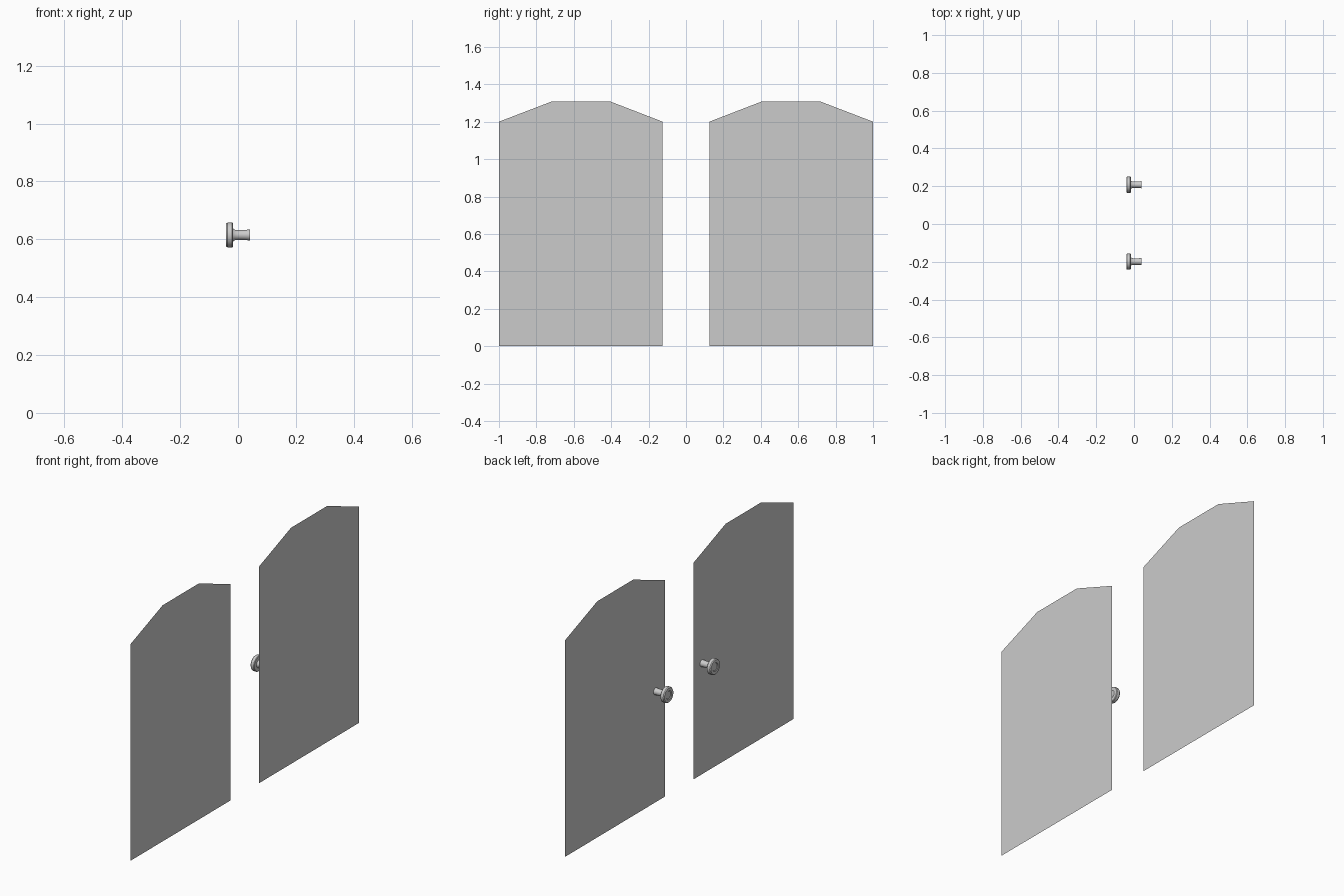
import bpy, bmesh, math

if "Cube" in bpy.data.objects:
    bpy.data.objects.remove(bpy.data.objects["Cube"])

DOOR_X = 0.041


def make_object(name, bm):
    mesh = bpy.data.meshes.new(name)
    bm.to_mesh(mesh)
    bm.free()
    ob = bpy.data.objects.new(name, mesh)
    bpy.context.collection.objects.link(ob)
    return ob


# Door leaf: a single flat sheet with a clipped top
def door(name, side):
    outline = [(0.125, 0), (1, 0), (1, 1.2), (0.718, 1.308), (0.405, 1.308), (0.125, 1.2)]
    if side < 0:
        outline = [(-y, z) for y, z in reversed(outline)]
    bm = bmesh.new()
    bm.faces.new([bm.verts.new((DOOR_X, y, z)) for y, z in outline])
    make_object(name, bm)


# Knob: lathed profile (x, radius) with flared stem and dished head
def knob(name, y, z, steps=24):
    profile = [(DOOR_X, 0), (DOOR_X, 0.019), (0.025, 0.0175), (0.005, 0.017),
               (-0.010, 0.018), (-0.017, 0.022), (-0.017, 0.040), (-0.020, 0.043),
               (-0.036, 0.043), (-0.041, 0.039), (-0.041, 0.024), (-0.038, 0.020), (-0.038, 0)]
    bm = bmesh.new()
    pts = [bm.verts.new((x, y + r, z)) for x, r in profile]
    edges = [bm.edges.new(pair) for pair in zip(pts, pts[1:])]
    bmesh.ops.spin(bm, geom=pts + edges, cent=(0, y, z), axis=(1, 0, 0),
                   angle=math.tau, steps=steps, use_duplicate=False)
    bmesh.ops.remove_doubles(bm, verts=bm.verts, dist=0.0002)
    bmesh.ops.recalc_face_normals(bm, faces=bm.faces)
    ob = make_object(name, bm)
    bpy.ops.object.select_all(action='DESELECT')
    ob.select_set(True)
    bpy.context.view_layer.objects.active = ob
    bpy.ops.object.shade_smooth_by_angle(angle=math.radians(35))


for label, side, knob_y in (("left", -1, -0.199), ("right", 1, 0.208)):
    door(label + "_door", side)
    knob(label + "_knob", knob_y, 0.615)
